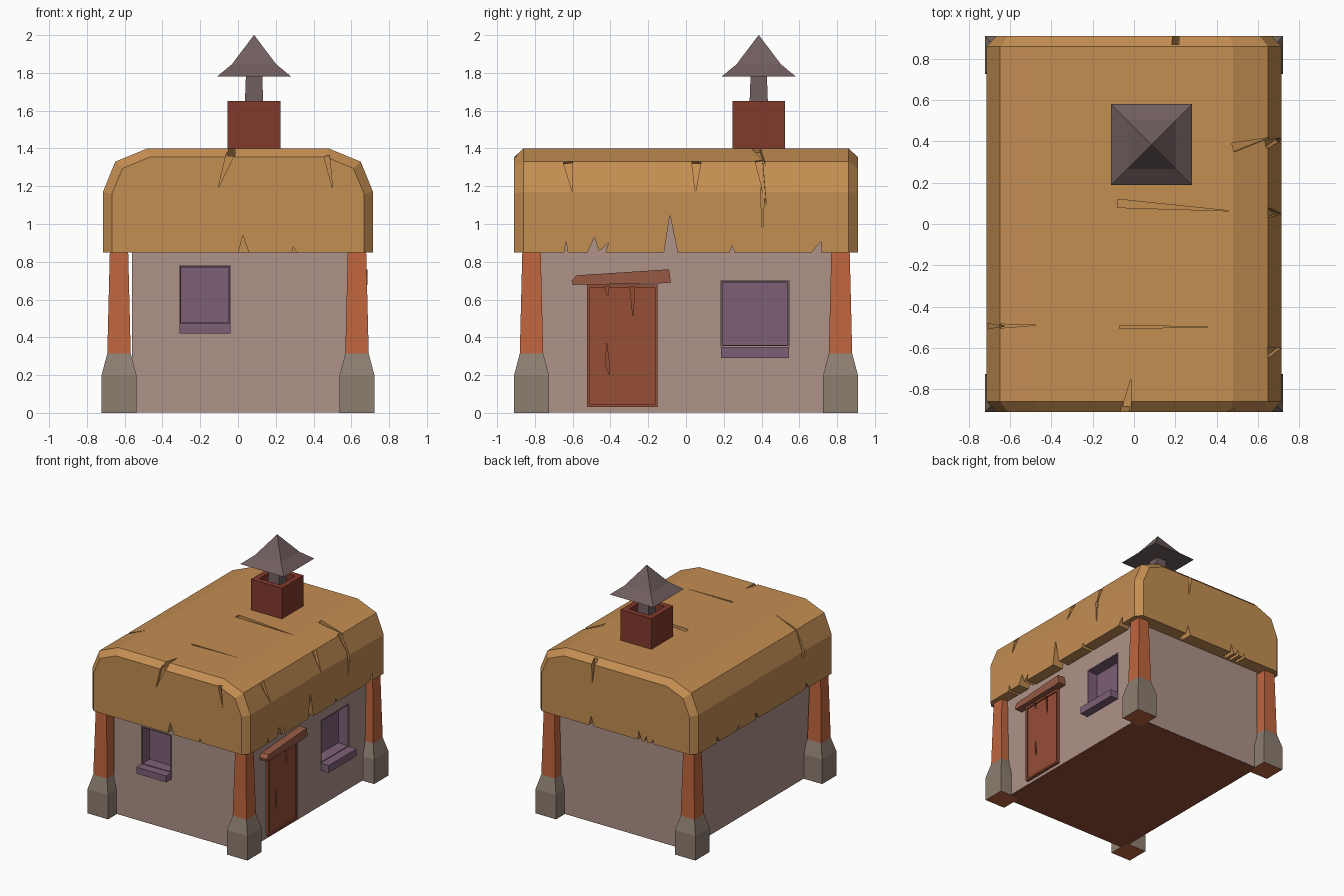
import bpy, bmesh
from mathutils import Vector as V

if "Cube" in bpy.data.objects:
    bpy.data.objects.remove(bpy.data.objects["Cube"])


def mat(name, rgb):
    m = bpy.data.materials.new(name)
    m.diffuse_color = [((c / 255 + .055) / 1.055) ** 2.4 for c in rgb] + [1]
    m.use_nodes = True
    m.node_tree.nodes["Principled BSDF"].inputs["Base Color"].default_value = m.diffuse_color
    return m


THATCH = mat("thatch", (196, 142, 82))
PLASTER = mat("plaster", (174, 146, 137))
POST = mat("post_wood", (192, 101, 62))
STONE = mat("stone", (141, 126, 113))
PURPLE = mat("window_purple", (125, 96, 118))
DOOR = mat("door_wood", (150, 78, 54))
LINTEL = mat("lintel_wood", (150, 90, 68))
BRICK = mat("brick", (130, 58, 43))
METAL = mat("metal", (112, 94, 94))


def finish(name, bm, *mats, flip=False):
    bmesh.ops.recalc_face_normals(bm, faces=bm.faces)
    if flip:
        bmesh.ops.reverse_faces(bm, faces=bm.faces)
    me = bpy.data.meshes.new(name)
    bm.to_mesh(me)
    bm.free()
    for m in mats:
        me.materials.append(m)
    ob = bpy.data.objects.new(name, me)
    bpy.context.collection.objects.link(ob)
    return ob


def loft(bm, rings):
    """Skin equal-length point rings and cap both ends; returns faces, caps last."""
    rows = [[bm.verts.new(p) for p in r] for r in rings]
    n = len(rows[0])
    faces = [bm.faces.new((a[i], a[(i + 1) % n], b[(i + 1) % n], b[i]))
             for a, b in zip(rows, rows[1:]) for i in range(n)]
    return faces + [bm.faces.new(rows[0]), bm.faces.new(rows[-1])]


def square(cx, cy, h, z):
    return [(cx + sx * h, cy + sy * h, z) for sx, sy in ((-1, -1), (1, -1), (1, 1), (-1, 1))]


def add_box(bm, lo, hi):
    (x0, y0, z0), (x1, y1, z1) = lo, hi
    loft(bm, [[(x0, y0, z), (x1, y0, z), (x1, y1, z), (x0, y1, z)] for z in (z0, z1)])


def box(name, lo, hi, m):
    bm = bmesh.new()
    add_box(bm, lo, hi)
    return finish(name, bm, m)


def crack(bm, a, b, w, n, depth=.025):
    """Wedge cutter from wide end a to tip b, sunk along outward normal n."""
    a, b, n = V(a), V(b), V(n).normalized()
    s = (b - a).cross(n).normalized() * w / 2
    loft(bm, [[p + n * d for p in (a + s, a - s, b)] for d in (-depth, .06)])


def carve(ob, bm):
    """Subtract the cutter mesh from ob and bake the result."""
    cut = finish("cutter", bm)
    cut.hide_render = True
    mod = ob.modifiers.new("cut", "BOOLEAN")
    mod.operation, mod.solver, mod.object = "DIFFERENCE", "EXACT", cut
    mod.use_self = True
    bpy.context.view_layer.update()
    ev = ob.evaluated_get(bpy.context.evaluated_depsgraph_get())
    me = bpy.data.meshes.new_from_object(ev)
    ob.modifiers.clear()
    ob.data = me
    bpy.data.objects.remove(cut)


# walls with window recesses, and floor
walls = box("walls", (-.56, -.80, .006), (.62, .80, 1.10), PLASTER)
box("floor", (-.558, -.798, .002), (.618, .798, .03), DOOR)
bm = bmesh.new()
add_box(bm, (.52, .185, .35), (.70, .545, .70))
add_box(bm, (-.31, -.90, .47), (-.04, -.70, .78))
carve(walls, bm)


# windows: lining and sill
def lining(name, lo, hi, out):
    bm = bmesh.new()
    add_box(bm, lo, hi)
    bmesh.ops.recalc_face_normals(bm, faces=bm.faces)
    bmesh.ops.delete(bm, geom=[f for f in bm.faces if f.normal.dot(V(out)) > .9], context="FACES")
    bmesh.ops.solidify(bm, geom=bm.faces[:], thickness=.006)
    finish(name, bm, PURPLE)


lining("side_window", (.525, .188, .353), (.621, .542, .697), (1, 0, 0))
lining("front_window", (-.307, -.801, .473), (-.043, -.705, .777), (0, -1, 0))
box("side_window_sill", (.60, .185, .29), (.69, .545, .35), PURPLE)
box("front_window_sill", (-.31, -.87, .42), (-.04, -.78, .472), PURPLE)

# corner posts on flared stone feet
for sx, nx in ((-1, "left"), (1, "right")):
    for sy, ny in ((-1, "front"), (1, "back")):
        bm = bmesh.new()
        rings = [square(sx * .63, sy * .818, h, z)
                 for h, z in ((.092, 0), (.092, .20), (.062, .315), (.047, .92))]
        faces = loft(bm, rings)
        for f in faces[:8]:
            f.material_index = 1
        finish(f"{ny}_{nx}_post", bm, POST, STONE)

# thatched roof with chamfered ends
half_out = [(.715, .85), (.715, 1.17), (.65, 1.33), (.48, 1.40)]
half_in = [(.668, .85), (.668, 1.16), (.61, 1.295), (.465, 1.355)]


def section(half, y):
    return [(x, y, z) for x, z in half] + [(-x, y, z) for x, z in reversed(half)]


bm = bmesh.new()
loft(bm, [section(half_in, -.91), section(half_out, -.86),
          section(half_out, .86), section(half_in, .91)])
roof = finish("thatched_roof", bm, THATCH)

# cracks and ragged eaves
bm = bmesh.new()
slope, up, right, front, back = (.93, 0, .38), (0, 0, 1), (1, 0, 0), (0, -1, 0), (0, 1, 0)
crack(bm, (.65, -.625, 1.33), (.717, -.60, 1.165), .05, slope)
crack(bm, (.65, .055, 1.33), (.717, .05, 1.165), .05, slope)
crack(bm, (.48, .37, 1.40), (.665, .42, 1.325), .045, (.38, 0, .93))
crack(bm, (.65, .385, 1.34), (.73, .425, 1.10), .04, slope)
crack(bm, (.715, .405, 1.19), (.715, .405, .96), .024, right)
crack(bm, (-.73, -.495, 1.13), (-.64, -.495, 1.35), .035, (-.93, 0, .38))
crack(bm, (-.655, -.495, 1.33), (-.47, -.49, 1.405), .02, (-.38, 0, .93))
crack(bm, (-.08, .10, 1.40), (.47, .063, 1.40), .04, up)
crack(bm, (-.07, -.50, 1.40), (.36, -.498, 1.40), .015, up)
crack(bm, (-.04, -.92, 1.40), (-.015, -.75, 1.40), .05, up, .04)
crack(bm, (-.03, -.91, 1.40), (-.105, -.91, 1.19), .05, front)
crack(bm, (.47, -.91, 1.36), (.50, -.91, 1.19), .03, front)
crack(bm, (.20, .91, 1.41), (.21, .91, 1.20), .04, back, .04)
for y, ty, tz, w in ((-.08, -.085, 1.05, .075), (-.635, -.635, .91, .022), (-.49, -.485, .93, .07),
                     (-.45, -.41, .90, .04), (.245, .245, .885, .034), (.69, .715, .91, .05)):
    crack(bm, (.715, y, .84), (.715, ty, tz), w, right, .10)
for y, ty, tz, w in ((-.55, -.53, .90, .04), (.1, .12, .91, .05), (.35, .34, .89, .03), (.6, .62, .90, .04)):
    crack(bm, (-.715, y, .84), (-.715, ty, tz), w, (-1, 0, 0), .10)
for x, tx, tz, w in ((.03, .025, .94, .06), (.30, .29, .88, .03)):
    crack(bm, (x, -.91, .84), (tx, -.91, tz), w, front, .10)
for x, tx, tz, w in ((.22, .22, .93, .05), (-.22, -.21, .92, .04), (-.27, -.28, .90, .03), (-.33, -.34, .89, .03)):
    crack(bm, (x, .91, .84), (tx, .91, tz), w, back, .10)
carve(roof, bm)

# door with inset panel and cracks
door = box("door", (.60, -.525, .03), (.645, -.15, .68), DOOR)
bm = bmesh.new()
add_box(bm, (.635, -.51, .045), (.70, -.165, .662))
crack(bm, (.635, -.42, .67), (.635, -.415, .62), .025, right, .012)
crack(bm, (.635, -.285, .67), (.635, -.28, .50), .025, right, .012)
crack(bm, (.635, -.415, .25), (.635, -.42, .37), .02, right, .012)
crack(bm, (.635, -.415, .25), (.635, -.405, .20), .02, right, .012)
carve(door, bm)

# crooked lintel board
bm = bmesh.new()
outline = [(-.60, .678), (-.605, .70), (-.58, .728), (-.09, .76), (-.08, .69), (-.15, .685)]
loft(bm, [[(x, y, z) for y, z in outline] for x in (.60, .685)])
finish("door_lintel", bm, LINTEL)

# chimney: hollow brick stack, metal flue and flared cap
cx, cy = .085, .385
bm = bmesh.new()
loft(bm, [square(cx, cy, h, z) for h, z in ((.14, 1.36), (.14, 1.65), (.095, 1.65), (.095, 1.56))])
finish("chimney_stack", bm, BRICK)
bm = bmesh.new()
loft(bm, [square(cx, cy, .052, 1.55), square(cx, cy, .043, 1.79)])
finish("chimney_flue", bm, METAL)
bm = bmesh.new()
loft(bm, [square(cx, cy, h, z) for h, z in ((.197, 1.78), (.118, 1.845), (.0005, 2.0))])
finish("chimney_cap", bm, METAL)
